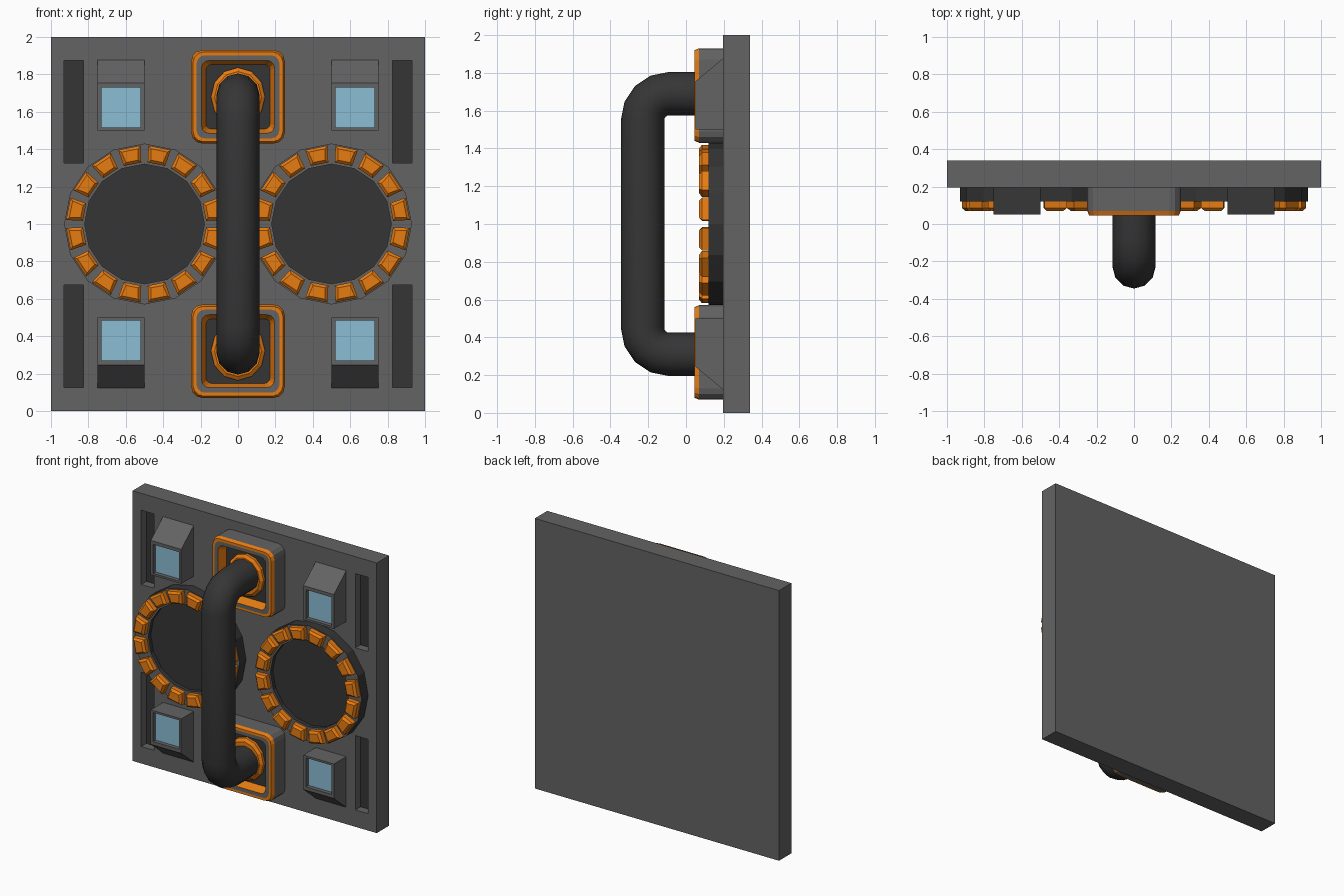
import bpy, bmesh, math
from mathutils import Vector

if "Cube" in bpy.data.objects:
    bpy.data.objects.remove(bpy.data.objects["Cube"])


def material(name, rgb):
    m = bpy.data.materials.new(name)
    m.diffuse_color = (*rgb, 1)
    m.use_nodes = True
    m.node_tree.nodes["Principled BSDF"].inputs["Base Color"].default_value = m.diffuse_color
    return m


GREY, DARK, ORANGE, BLUE = range(4)
MATS = [material("panel_grey", (0.125, 0.125, 0.125)),
        material("dark_grey", (0.036, 0.036, 0.036)),
        material("orange", (0.80, 0.20, 0.006)),
        material("window_blue", (0.26, 0.51, 0.66))]


def finish(name, bm, smooth=None):
    bmesh.ops.recalc_face_normals(bm, faces=bm.faces)
    me = bpy.data.meshes.new(name)
    bm.to_mesh(me)
    bm.free()
    for m in MATS:
        me.materials.append(m)
    ob = bpy.data.objects.new(name, me)
    bpy.context.collection.objects.link(ob)
    if smooth:
        bpy.ops.object.select_all(action='DESELECT')
        ob.select_set(True)
        bpy.context.view_layer.objects.active = ob
        bpy.ops.object.shade_smooth_by_angle(angle=math.radians(smooth))
    return ob


def loft(bm, loops, mats):
    """Skin closed loops, one colour per band, both ends capped."""
    rows = [[bm.verts.new(p) for p in lp] for lp in loops]
    n = len(rows[0])
    for a, b, m in zip(rows, rows[1:], mats):
        for i in range(n):
            j = (i + 1) % n
            bm.faces.new((a[i], a[j], b[j], b[i])).material_index = m
    bm.faces.new(rows[0]).material_index = mats[0]
    bm.faces.new(rows[-1]).material_index = mats[-1]


def ring(cx, cz, r, y, n=16, sz=1.0):
    return [(cx + r * math.cos(2 * math.pi * i / n), y,
             cz + sz * r * math.sin(2 * math.pi * i / n)) for i in range(n)]


def rounded(cz, h, r, y, seg=3):
    pts = []
    for q in range(4):
        c = math.pi / 4 + q * math.pi / 2
        cx = math.copysign(h - r, math.cos(c))
        cy = math.copysign(h - r, math.sin(c))
        for k in range(seg + 1):
            a = (q + k / seg) * math.pi / 2
            pts.append((cx + r * math.cos(a), y, cz + cy + r * math.sin(a)))
    return pts


# back panel with four sunken slots
bm = bmesh.new()
bmesh.ops.create_cube(bm, size=1)
for v in bm.verts:
    v.co = (v.co.x * 2, 0.2675 + v.co.y * 0.145, 1 + v.co.z * 2)
for axis, cuts in (((1, 0, 0), (-.93, -.825, .825, .93)),
                   ((0, 0, 1), (.125, .675, 1.325, 1.875))):
    for c in cuts:
        bmesh.ops.bisect_plane(bm, geom=bm.verts[:] + bm.edges[:] + bm.faces[:],
                               plane_co=Vector(axis) * c, plane_no=axis)
for f in bm.faces[:]:
    c = f.calc_center_median()
    if c.y < 0.2 and .825 < abs(c.x) < .93 and .325 < abs(c.z - 1) < .875:
        floor = bmesh.ops.extrude_discrete_faces(bm, faces=[f])["faces"][0]
        floor.material_index = DARK
        bmesh.ops.translate(bm, verts=floor.verts, vec=(0, 0.06, 0))
finish("back_panel", bm)

for sx, side in ((-1, "left"), (1, "right")):
    # round dial with a sunken face
    bm = bmesh.new()
    cx = 0.5 * sx
    loft(bm, [ring(cx, 1, .43, .2), ring(cx, 1, .43, .12),
              ring(cx, 1, .32, .12), ring(cx, 1, .32, .15)],
         [DARK, GREY, DARK])
    finish(side + "_dial", bm)

    # sixteen bevelled studs round the dial
    bm = bmesh.new()
    for i in range(16):
        mid = math.radians(11.25 + 22.5 * i)

        def stud(y, inset):
            half = math.radians(8.3)
            out = []
            for r, s in ((.33, -1), (.42, -1), (.42, 1), (.33, 1)):
                along = (r + inset if r < .4 else r - inset) * math.cos(half)
                across = s * (r * math.sin(half) - inset)
                out.append((cx + along * math.cos(mid) - across * math.sin(mid), y,
                            1 + along * math.sin(mid) + across * math.cos(mid)))
            return out
        loft(bm, [stud(.125, 0), stud(.085, 0), stud(.07, .015)], [ORANGE] * 2)
    finish(side + "_dial_studs", bm)

    # hooded windows
    for sz, level in ((-1, "lower"), (1, "upper")):
        def rect(y, w, near, far):
            return [(.625 * sx + a * w, y, 1 + sz * b)
                    for a, b in ((-1, near), (1, near), (1, far), (-1, far))]
        bm = bmesh.new()
        loft(bm, [rect(.2, .125, .5, .88), rect(.05, .125, .5, .755),
                  rect(.05, .105, .515, .73), rect(.08, .105, .515, .73)],
             [GREY, GREY, GREY])
        for f in bm.faces:
            if abs(f.calc_center_median().y - .08) < .001:
                f.material_index = BLUE
        finish(f"{level}_{side}_window", bm)

for sz, level in ((-1, "lower"), (1, "upper")):
    cz = 1 + .68 * sz
    # square handle socket with orange rims
    bm = bmesh.new()
    loft(bm, [rounded(cz, .25, .06, .2), rounded(cz, .25, .06, .07),
              rounded(cz, .24, .055, .045), rounded(cz, .222, .045, .045),
              rounded(cz, .195, .04, .045), rounded(cz, .172, .03, .11),
              rounded(cz, .165, .03, .11)],
         [GREY, ORANGE, ORANGE, GREY, ORANGE, DARK])
    finish(level + "_socket", bm)
    # collar round the handle end
    bm = bmesh.new()
    loft(bm, [ring(0, cz, .145, .115, 12, 1.08), ring(0, cz, .145, .09, 12, 1.08),
              ring(0, cz, .125, .075, 12, 1.08)], [ORANGE] * 2)
    finish(level + "_collar", bm)

# handle: tube swept round two bends
R, B = .115, .14
path = [(.12, .31, 0)]
for cz, start in ((.45, 0), (1.55, 90)):
    for k in range(5):
        t = math.radians(start + 22.5 * k)
        path.append((-.09 - B * math.sin(t), cz - B * math.cos(t), t))
path.append((.12, 1.69, math.pi))
loops = []
for y, z, t in path:
    loops.append([(R * math.cos(a), y - R * math.sin(a) * math.sin(t),
                   z - R * math.sin(a) * math.cos(t))
                  for a in (2 * math.pi * i / 12 for i in range(12))])
bm = bmesh.new()
loft(bm, loops, [DARK] * (len(loops) - 1))
finish("handle", bm, smooth=40)
